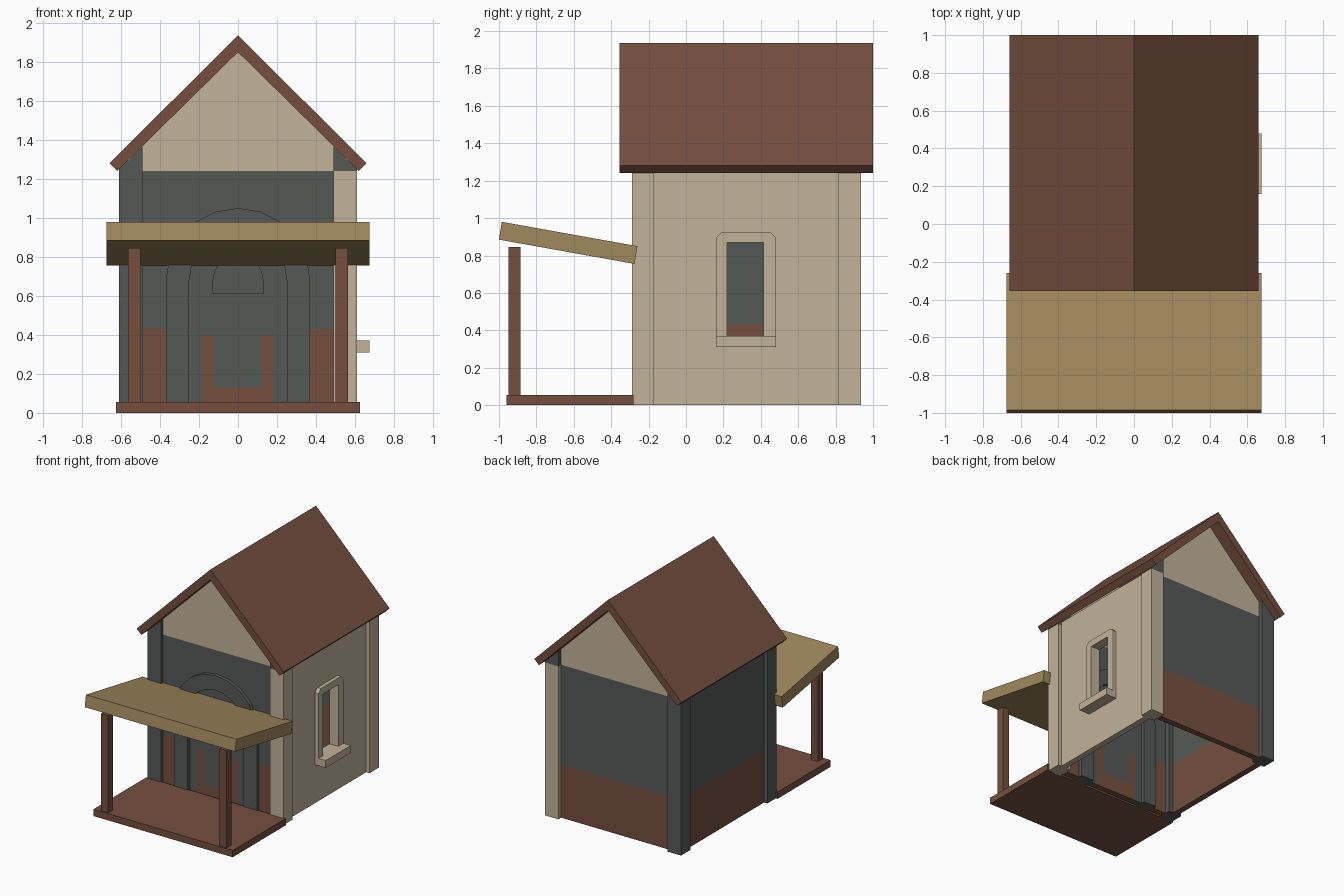
import bpy, bmesh, math

if "Cube" in bpy.data.objects:
    bpy.data.objects.remove(bpy.data.objects["Cube"])


def material(name, rgb):
    m = bpy.data.materials.new(name)
    lin = [(c / 255 / 12.92) if c < 10 else ((c / 255 + 0.055) / 1.055) ** 2.4 for c in rgb]
    m.diffuse_color = (*lin, 1)
    m.use_nodes = True
    m.node_tree.nodes["Principled BSDF"].inputs["Base Color"].default_value = m.diffuse_color
    return m


BROWN = material("brown wood", (117, 79, 63))
GREY = material("slate grey", (85, 90, 86))
BEIGE = material("beige plaster", (194, 179, 154))
TAN = material("tan canopy", (160, 136, 92))


def finish(name, bm, mats):
    bmesh.ops.recalc_face_normals(bm, faces=bm.faces[:])
    me = bpy.data.meshes.new(name)
    bm.to_mesh(me)
    bm.free()
    for m in mats:
        me.materials.append(m)
    ob = bpy.data.objects.new(name, me)
    bpy.context.collection.objects.link(ob)
    return ob


def place(axis, u, v, d):
    return (d, u, v) if axis == 'x' else (u, d, v)


def prism(name, pts, axis, a, b, mat):
    """Extrude a profile (horizontal, z) along x or y from a to b."""
    bm = bmesh.new()
    f = bm.faces.new([bm.verts.new(place(axis, u, v, a)) for u, v in pts])
    ext = bmesh.ops.extrude_face_region(bm, geom=[f])
    vs = [e for e in ext['geom'] if isinstance(e, bmesh.types.BMVert)]
    bmesh.ops.translate(bm, verts=vs, vec=place(axis, 0, 0, b - a))
    return finish(name, bm, [mat])


def box(name, x0, x1, y0, y1, z0, z1, mat):
    return prism(name, [(x0, z0), (x1, z0), (x1, z1), (x0, z1)], 'y', y0, y1, mat)


def wall(name, us, zs, axis, d, mats, rule):
    """Thin wall cut into cells; rule gives each cell a material, or None for a hole."""
    bm = bmesh.new()
    grid = [[bm.verts.new(place(axis, u, z, d)) for z in zs] for u in us]
    for i in range(len(us) - 1):
        for j in range(len(zs) - 1):
            k = rule((us[i] + us[i + 1]) / 2, (zs[j] + zs[j + 1]) / 2)
            if k is not None:
                f = bm.faces.new((grid[i][j], grid[i + 1][j], grid[i + 1][j + 1], grid[i][j + 1]))
                f.material_index = k
    ob = finish(name, bm, mats)
    s = ob.modifiers.new("thickness", 'SOLIDIFY')
    s.thickness, s.offset = 0.05, 0
    return ob


def arch(r, base, cz=0.68, n=10):
    arc = [(-r * math.cos(math.pi * i / n), cz + r * math.sin(math.pi * i / n)) for i in range(n + 1)]
    return [(-r, base)] + arc + [(r, base)]


# Main roof
prism("roof", [(0, 1.935), (0.66, 1.28), (0.62, 1.24), (0, 1.85), (-0.62, 1.24), (-0.66, 1.28)],
      'y', -0.355, 1.0, BROWN)

# Corner posts with sloped grey tops under the roof
for sx, side, mat in ((1, "right", BEIGE), (-1, "left", GREY)):
    for y, end in ((-0.29, "front"), (0.815, "back")):
        xa, xb = sorted((sx * 0.49, sx * 0.61))
        box(f"{end}_{side}_corner_post", xa, xb, y, y + 0.12, 0, 1.24, mat)
        prism(f"{end}_{side}_post_top",
              [(sx * 0.49, 1.24), (sx * 0.61, 1.24), (sx * 0.61, 1.25), (sx * 0.49, 1.365)],
              'y', y, y + 0.12, GREY)


# Walls with a brown lower band
def band(u, z):
    return 1 if z < 0.43 else 0


def front_rule(x, z):
    x = abs(x)
    if x > 0.31:
        return band(x, z)
    return 1 if x < 0.185 and z < 0.4 and (x > 0.125 or z < 0.13) else 0


def window_rule(y, z):
    return None if 0.22 < y < 0.415 and 0.37 < z < 0.87 else 0


wall("front_wall", [-0.53, -0.31, -0.185, -0.125, 0.125, 0.185, 0.31, 0.53],
     [0, 0.13, 0.4, 0.43, 1.24], 'y', -0.235, [GREY, BROWN], front_rule)
wall("back_wall", [-0.53, 0.53], [0, 0.43, 1.24], 'y', 0.875, [GREY, BROWN], band)
wall("left_wall", [-0.2, 0.84], [0, 0.43, 1.265], 'x', -0.555, [GREY, BROWN], band)
wall("right_wall", [-0.2, 0.22, 0.415, 0.84], [0, 0.37, 0.87, 1.265], 'x', 0.555, [BEIGE], window_rule)

# Gables
for name, y in (("front_gable", -0.26), ("back_gable", 0.85)):
    prism(name, [(-0.55, 1.24), (0.55, 1.24), (0.55, 1.31), (0, 1.852), (-0.55, 1.31)],
          'y', y, y + 0.05, BEIGE)

# Door surround and door pane
prism("door_arch", arch(0.37, 0) + arch(0.25, 0)[::-1], 'y', -0.288, -0.18, GREY)
prism("door_pane", arch(0.13, 0.61), 'y', -0.268, -0.26, GREY)

# Side window
prism("window_frame", [(0.16, 0.37), (0.16, 0.895), (0.19, 0.925), (0.45, 0.925), (0.48, 0.895),
                       (0.48, 0.37), (0.415, 0.37), (0.415, 0.87), (0.22, 0.87), (0.22, 0.37)],
      'x', 0.53, 0.61, BEIGE)
box("window_sill", 0.53, 0.675, 0.16, 0.48, 0.31, 0.37, BEIGE)

# Porch
box("porch_floor", -0.625, 0.625, -0.96, -0.28, 0, 0.055, BROWN)
for sx, side in ((1, "right"), (-1, "left")):
    xa, xb = sorted((sx * 0.5, sx * 0.563))
    box(f"porch_{side}_post", xa, xb, -0.95, -0.885, 0.05, 0.845, BROWN)
prism("porch_canopy", [(-1.0, 0.885), (-0.985, 0.98), (-0.26, 0.85), (-0.275, 0.755)],
      'x', -0.675, 0.675, TAN)
